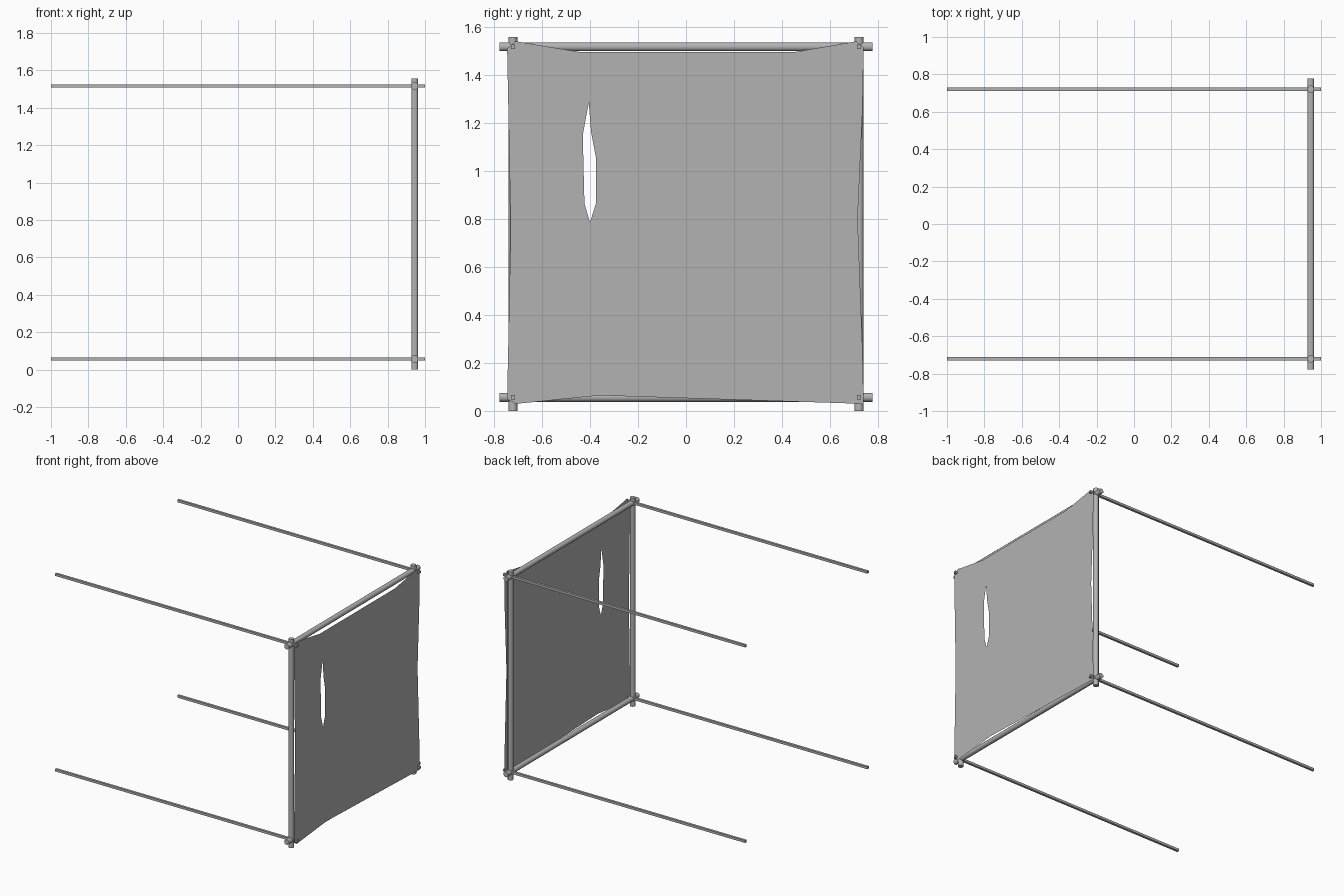
import bpy, bmesh, math
from mathutils import Vector

cube = bpy.data.objects.get("Cube")
if cube:
    bpy.data.objects.remove(cube, do_unlink=True)

grey = bpy.data.materials.new("plain_grey")
grey.use_nodes = True
colour = (0.45, 0.45, 0.45, 1)
grey.diffuse_color = colour
grey.node_tree.nodes["Principled BSDF"].inputs["Base Color"].default_value = colour

FRAME_X, SIDE_Y, LOW_Z, HIGH_Z = 0.945, 0.721, 0.057, 1.517


def pole(name, start, end, radius, sides, smooth):
    """Straight pole between two points."""
    a, b = Vector(start), Vector(end)
    bpy.ops.mesh.primitive_cylinder_add(
        vertices=sides, radius=radius, depth=(b - a).length, location=(a + b) / 2,
        rotation=(b - a).to_track_quat('Z', 'Y').to_euler())
    obj = bpy.context.object
    obj.name = name
    obj.data.materials.append(grey)
    # flats parallel to the axes
    for v in obj.data.vertices:
        x, y = v.co.x, v.co.y
        t = math.pi / sides
        v.co.x = x * math.cos(t) - y * math.sin(t)
        v.co.y = x * math.sin(t) + y * math.cos(t)
    if smooth:
        bpy.ops.object.shade_smooth_by_angle(angle=math.radians(50))
    return obj


# Square frame of crossing poles
for side, y in (("front", -SIDE_Y), ("back", SIDE_Y)):
    pole(side + "_post", (FRAME_X, y, 0), (FRAME_X, y, 1.557), 0.02, 8, True)
for level, z in (("lower", LOW_Z), ("upper", HIGH_Z)):
    pole(level + "_rail", (FRAME_X, -0.777, z), (FRAME_X, 0.777, z), 0.02, 8, True)
    # Long thin rods through the frame corners
    for side, y in (("front", -SIDE_Y), ("back", SIDE_Y)):
        pole(f"{level}_{side}_rod", (-1, y, z), (1, y, z), 0.0125, 4, False)

# Stretched cloth sheet with a torn slit, as (y, z) outlines
outline = [(-0.71, 1.54), (-0.44, 1.495), (0.45, 1.495), (0.71, 1.54), (0.74, 1.515),
           (0.735, 1.25), (0.715, 0.8), (0.735, 0.26), (0.74, 0.03), (0.43, 0.04),
           (-0.36, 0.065), (-0.71, 0.03), (-0.745, 0.05), (-0.73, 0.76), (-0.745, 1.51)]
slit = [(-0.405, 1.285), (-0.43, 1.15), (-0.423, 0.865), (-0.40, 0.785),
        (-0.375, 0.865), (-0.375, 1.055), (-0.395, 1.16)]
bm = bmesh.new()
edges = []
for loop in (outline, slit):
    verts = [bm.verts.new((0.983, y, z)) for y, z in loop]
    edges += [bm.edges.new((v, verts[i - 1])) for i, v in enumerate(verts)]
bmesh.ops.triangle_fill(bm, edges=edges, use_beauty=True, normal=(1, 0, 0))
for f in bm.faces:
    if f.normal.x < 0:
        f.normal_flip()
mesh = bpy.data.meshes.new("cloth_sheet")
bm.to_mesh(mesh)
bm.free()
mesh.materials.append(grey)
bpy.context.collection.objects.link(bpy.data.objects.new("cloth_sheet", mesh))
